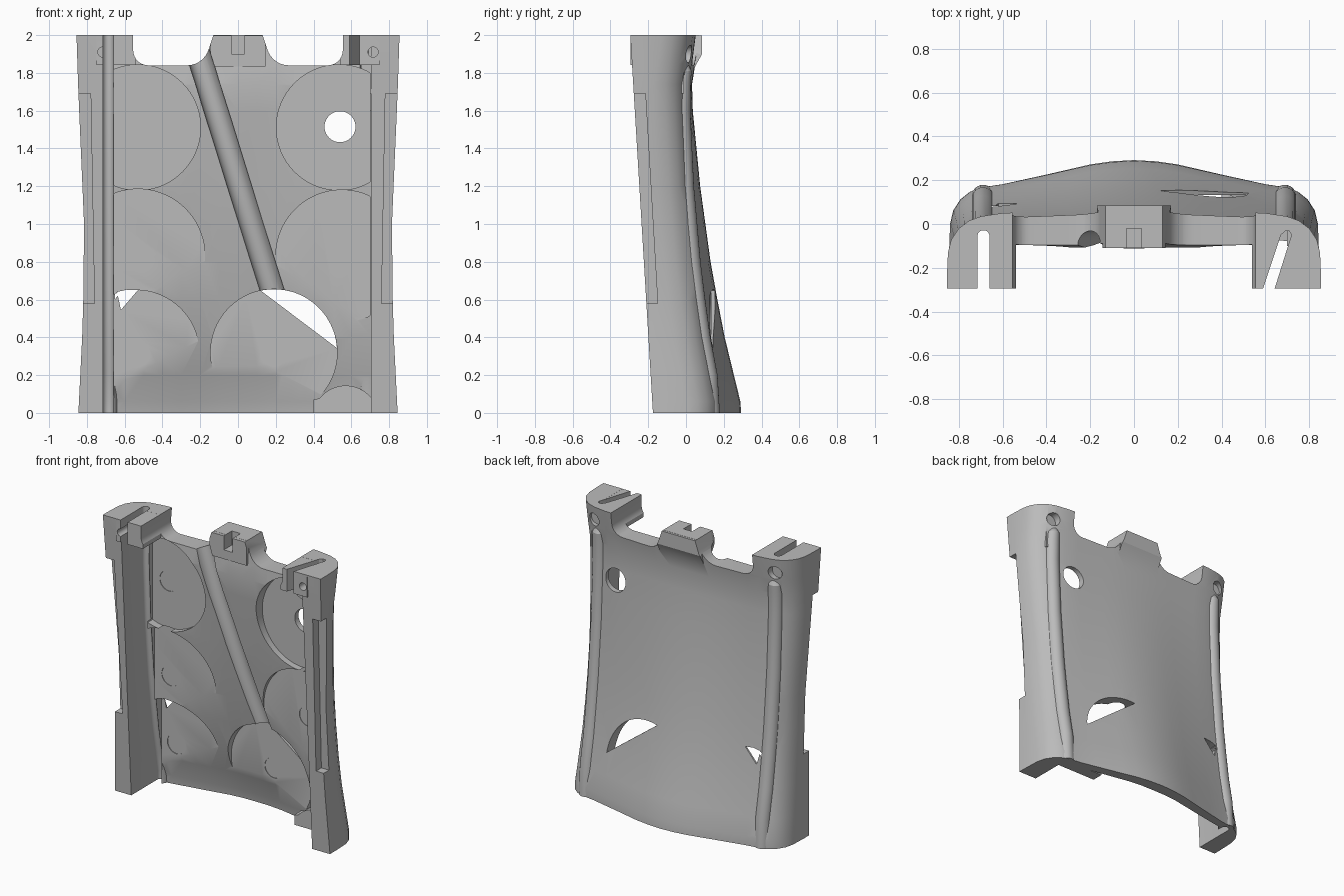
import bpy, bmesh, math

cube = bpy.data.objects.get("Cube")
if cube:
    bpy.data.objects.remove(cube, do_unlink=True)

GREY = (0.5, 0.5, 0.5, 1)
grey = bpy.data.materials.new("mid grey")
grey.use_nodes = True
grey.diffuse_color = GREY
grey.node_tree.nodes["Principled BSDF"].inputs["Base Color"].default_value = GREY


def interp(table, v):
    """Piecewise linear lookup in sorted (key, value) pairs."""
    for (a, p), (b, q) in zip(table, table[1:]):
        if v <= b:
            return p + (q - p) * (v - a) / (b - a)
    return table[-1][1]


SPINE = [(0, .292), (.06, .288), (.4, .205), (.75, .137), (1.2, .075), (1.6, .036),
         (1.74, .032), (1.85, .05), (2, .07)]
DROP = [(0, .11), (.8, .065), (1.7, .02), (2, .02)]
CROWN = [(0, 0), (.1, .05), (.2, .18), (.4, .6), (.6, 1), (.72, 1.25)]
THICK = [(0, .085), (.32, .12), (1.5, .13), (2, .16)]
WIDTH = [(0, .845), (.5, .82), (1, .815), (1.69, .845), (2, .855)]
LEVELS = [0, .06, .2, .4, .6, .8, 1, 1.2, 1.4, 1.6, 1.74, 1.85, 2]
XS = [0, .1, .2, .3, .4, .5, .6]


def back(x, z):
    return interp(SPINE, z) - interp(DROP, z) * interp(CROWN, abs(x))


def front(x, z):
    return back(x, z) - interp(THICK, z) + .03 * abs(x) / .7


def volume(me):
    bm = bmesh.new()
    bm.from_mesh(me)
    v = bm.calc_volume(signed=True)
    bm.free()
    return v


def loft(name, rings):
    """Closed outward-facing solid through a list of equal-length rings."""
    bm = bmesh.new()
    vs = [[bm.verts.new(p) for p in r] for r in rings]
    n = len(rings[0])
    for a, b in zip(vs, vs[1:]):
        for i in range(n):
            j = (i + 1) % n
            bm.faces.new((a[i], a[j], b[j], b[i]))
    bm.faces.new(vs[0][::-1])
    bm.faces.new(vs[-1])
    if bm.calc_volume(signed=True) < 0:
        bmesh.ops.reverse_faces(bm, faces=bm.faces)
    me = bpy.data.meshes.new(name)
    bm.to_mesh(me)
    bm.free()
    me.materials.append(grey)
    ob = bpy.data.objects.new(name, me)
    bpy.context.collection.objects.link(ob)
    return ob


def prism_y(name, pts, y0, y1):
    return loft(name, [[(x, y, z) for x, z in pts] for y in (y0, y1)])


def prism_z(name, pts, z0, z1):
    return loft(name, [[(x, y, z) for x, y in pts] for z in (z0, z1)])


def box(name, x0, x1, y0, y1, z0, z1):
    return prism_z(name, [(x0, y0), (x1, y0), (x1, y1), (x0, y1)], z0, z1)


def circle(x, z, r, n=64, a0=0, a1=360):
    steps = n if a1 - a0 == 360 else n - 1
    angles = [math.radians(a0 + (a1 - a0) * i / steps) for i in range(n)]
    return [(x + r * math.cos(a), z + r * math.sin(a)) for a in angles]


def tube(name, path, radii, n=24):
    """Round bar with horizontal rings along a steep path."""
    return loft(name, [[(x, y, p[2]) for x, y in circle(p[0], p[1], r, n)]
                       for p, r in zip(path, radii)])


def combine(target, other, mode):
    """Boolean that keeps a result only when its volume is plausible."""
    old, extra = volume(target.data), volume(other.data)
    low, high = {'UNION': (old, old + extra), 'DIFFERENCE': (old - extra, old)}[mode]
    for solver in ('MANIFOLD', 'EXACT'):
        keep = target.data.copy()
        m = target.modifiers.new("join", 'BOOLEAN')
        m.operation, m.object, m.solver = mode, other, solver
        bpy.context.view_layer.objects.active = target
        bpy.ops.object.modifier_apply(modifier=m.name)
        new = volume(target.data)
        if low - 1e-5 < new < high + 1e-5 and abs(new - old) > 1e-8:
            break
        target.data = keep
    bpy.data.objects.remove(other, do_unlink=True)


# Main shell: curved back panel with deep side walls
def section(z):
    w, yf, e = interp(WIDTH, z), -.175 - .06 * z, back(.6, z)
    half = [(x, back(x, z)) for x in XS]
    half += [(.7 + (w - .7) * f, e - d) for f, d in
             ((0, .015), (.35, .035), (.65, .07), (.87, .12), (.97, .18))]
    half += [(w, yf + .06), (w, yf), (.705, yf), (.705, front(.7, z))]
    half += [(x, front(x, z)) for x in reversed(XS)]
    other = [(-x, y) for x, y in reversed(half[1:-1])]
    return [(x, y, z) for x, y in half + other]


shell = loft("panel_shell", [section(z) for z in LEVELS])

# Round ribs up the back, top corner blocks and centre tab
for s in (-1, 1):
    zs = [.0005, .2, .4, .6, .8, 1, 1.2, 1.4, 1.6, 1.75, 1.81, 1.85]
    path = [(s * .69, back(.6, z) - (.055 if z < .1 else .04), z) for z in zs]
    combine(shell, tube("rib", path, [.052] * 10 + [.046, .02]), 'UNION')
    block = box("corner_block", *sorted((s * .54, s * .75)), -.2949, -.03, 1.842, 1.9995)
    combine(shell, block, 'UNION')
combine(shell, box("hanger_block", .645, .75, -.27, -.01, 1.69, 1.9), 'UNION')
combine(shell, box("centre_tab", -.145, .145, -.11, 0, 1.835, 1.9992), 'UNION')
tab = [[(-.15, 0, z), (.15, 0, z), (.17, y, z), (-.17, y, z)]
       for z, y in ((1.81, .035), (1.9, .085), (1.9988, .085))]
combine(shell, loft("tab_back", tab), 'UNION')

# U shaped notches in the top edge
for s in (-1, 1):
    pts = [(.555, 2.2), (.555, 1.92)] + circle(.475, 1.92, .08, 8, 0, -90)[1:]
    pts += circle(.27, 1.96, .12, 8, -90, -165) + [(.13, 2.001), (.13, 2.2)]
    combine(shell, prism_y("notch", [(s * x, z) for x, z in pts], -.6, .6), 'DIFFERENCE')

# Round flat-floored pockets, trimmed at the side walls, with shallow dimples
POCKETS = [(-.53, 1.511, .332, -.018), (.535, 1.511, .332, -.017), (-.53, .83, .355, .004),
           (.55, .83, .35, .006), (-.54, .315, .335, .082), (.19, .32, .335, .132)]
for x, z, r, floor in POCKETS:
    rim = [(max(-.66, min(.7, a)), b) for a, b in circle(x, z, r, 96)]
    combine(shell, prism_y("pocket", rim, -.5, floor), 'DIFFERENCE')
for x, z, r, floor in POCKETS:
    combine(shell, prism_y("dimple", circle(x, z, .072, 40), -.5, floor + .004), 'DIFFERENCE')

# Diagonal cable groove
path = [(-.303, -.105, 2.2), (-.085, -.09, 1.5), (.07, -.035, 1), (.205, .035, .57)]
combine(shell, tube("groove", path, [.066] * 4, 32), 'DIFFERENCE')

# Openings through the panel
combine(shell, prism_y("round_hole", circle(.54, 1.515, .082, 40), -.4, .6), 'DIFFERENCE')
combine(shell, prism_y("crescent_hole", circle(.19, .32, .3345, 24, 102, 4), -.4, .6), 'DIFFERENCE')
corner = [(-.64, .64), (-.59, .652), (-.53, .65), (-.62, .545)]
combine(shell, prism_y("corner_hole", corner, -.4, .6), 'DIFFERENCE')

# Round-bottomed side channel that follows the rib, top slot and tab slot
rings = []
for z in [-.1] + LEVELS[:-2] + [2.1]:
    y = max(back(.6, max(z, 0)) - .065, -.058) if z < 2 else -.058
    arch = circle(-.688, y, .028, 13, 0, 180)
    rings.append([(a, b, z) for a, b in [(-.66, -.5)] + arch + [(-.716, -.5)]])
combine(shell, loft("channel", rings), 'DIFFERENCE')
slant = [(.555, -.4), (.61, -.4), (.72, -.05), (.71, -.033), (.69, -.033), (.672, -.05)]
combine(shell, prism_z("slant_slot", slant, 1.6, 2.1), 'DIFFERENCE')
combine(shell, box("tab_slot", -.034, .034, -.3, -.02, 1.9, 2.1), 'DIFFERENCE')

# Rebates along the outer front edges and screw holes with counterbores
for s in (-1, 1):
    rings = []
    for z, xi, y in ((.58, .76, -.15), (1.69, .78, -.215)):
        rings.append([(s * xi, -.5, z), (s * xi, y, z), (s * 1, y, z), (s * 1, -.5, z)])
    combine(shell, loft("rebate", rings), 'DIFFERENCE')
    combine(shell, prism_y("screw_hole", circle(s * .715, 1.91, .027, 24), -.5, -.1), 'DIFFERENCE')
    combine(shell, prism_y("counterbore", circle(s * .71, 1.9, .046, 24), -.02, .5), 'DIFFERENCE')

# Small raised foot at the lower corner
foot = [(.4, 0), (.73, 0), (.73, .075)] + circle(.57, -.03, .175, 12, 38, 142) + [(.4, .07)]
prism_y("corner_foot", foot, .06, .14)

# Smooth shading with crisp edges
for ob in bpy.context.scene.objects:
    if ob.type == 'MESH':
        bpy.ops.object.select_all(action='DESELECT')
        ob.select_set(True)
        bpy.context.view_layer.objects.active = ob
        bpy.ops.object.shade_smooth_by_angle(angle=math.radians(25))
